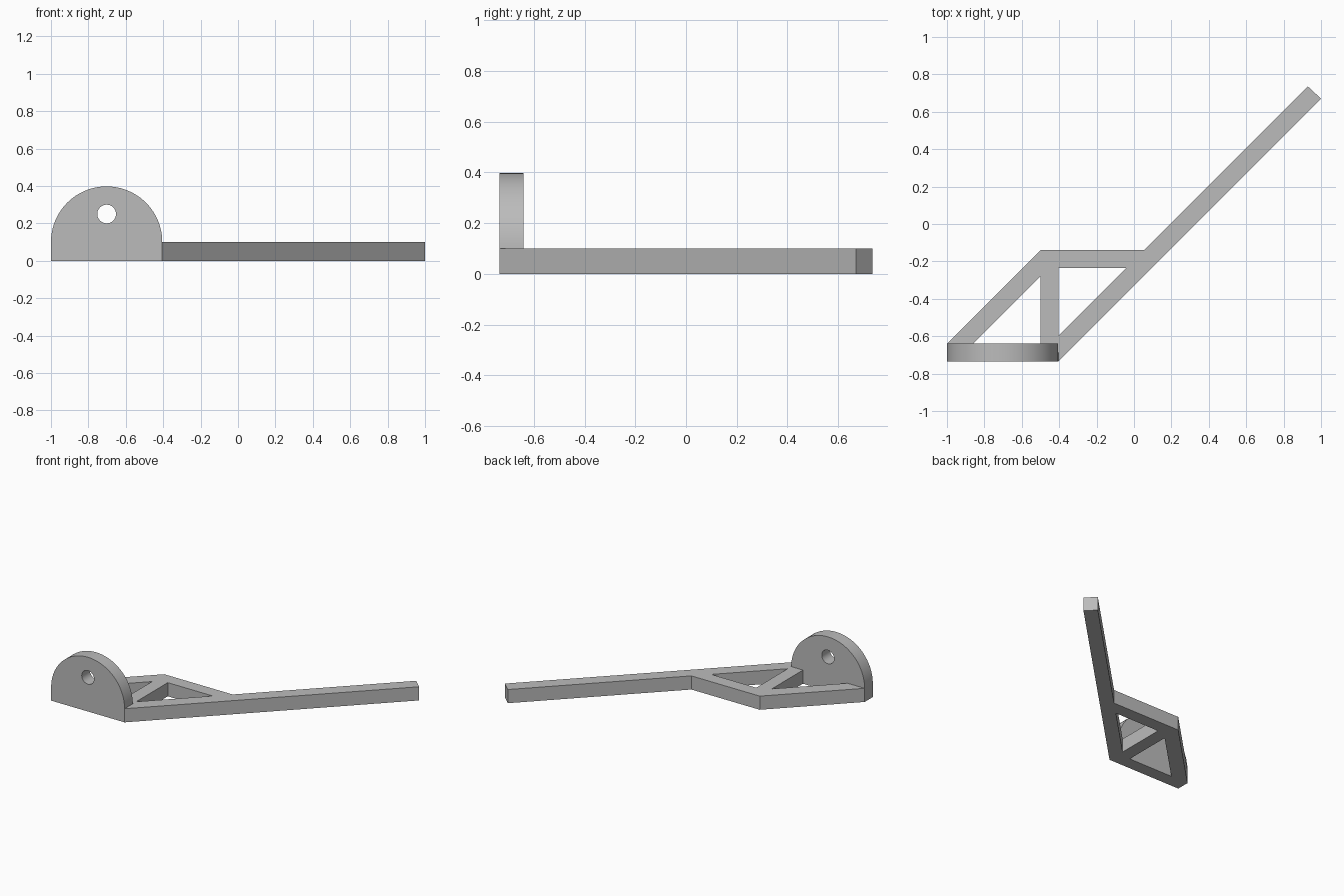
import bpy, bmesh
from math import sin, cos, pi
from mathutils import Vector, Matrix

cube = bpy.data.objects.get("Cube")
if cube:
    bpy.data.objects.remove(cube, do_unlink=True)

# Single grey material
grey = bpy.data.materials.new("plain_grey")
grey.use_nodes = True
colour = (0.5, 0.5, 0.5, 1)
grey.diffuse_color = colour
grey.node_tree.nodes["Principled BSDF"].inputs["Base Color"].default_value = colour


def prism(name, loops, depth, matrix=Matrix()):
    """Fill an outline and its holes, then extrude along local z."""
    bm = bmesh.new()
    edges = []
    for loop in loops:
        verts = [bm.verts.new((x, y, 0)) for x, y in loop]
        edges += [bm.edges.new((v, verts[i - 1])) for i, v in enumerate(verts)]
    bmesh.ops.triangle_fill(bm, use_beauty=True, edges=edges, normal=(0, 0, 1))
    grown = bmesh.ops.extrude_face_region(bm, geom=bm.faces[:], use_keep_orig=True)
    top = [g for g in grown["geom"] if isinstance(g, bmesh.types.BMVert)]
    bmesh.ops.translate(bm, verts=top, vec=(0, 0, depth))
    bm.transform(matrix)
    bmesh.ops.recalc_face_normals(bm, faces=bm.faces[:])
    mesh = bpy.data.meshes.new(name)
    bm.to_mesh(mesh)
    bm.free()
    mesh.materials.append(grey)
    obj = bpy.data.objects.new(name, mesh)
    bpy.context.collection.objects.link(obj)
    bpy.ops.object.select_all(action='DESELECT')
    obj.select_set(True)
    bpy.context.view_layer.objects.active = obj
    bpy.ops.object.shade_smooth_by_angle(angle=pi / 6)
    return obj


def arc(cx, cy, r, end, steps):
    return [(cx + r * cos(end * i / steps), cy + r * sin(end * i / steps))
            for i in range(steps + 1)]


left, right, back, front = -1.0, -0.405, -0.64, -0.735

# Flat braced frame with the long diagonal arm
frame_outline = [(left, back), (-0.5, -0.14), (0.055, -0.14), (0.93, 0.735),
                 (1.0, 0.67), (right, front), (right, back), (-0.5, back),
                 (-0.5, -0.28), (-0.86, back)]
window = [(right, -0.6), (right, -0.235), (-0.04, -0.235)]
prism("braced_frame_and_arm", [frame_outline, window], 0.1)

# Upright round-topped plate with a pivot hole
mid, radius = (left + right) / 2, (right - left) / 2
arch = [(left, 0), (right, 0)] + arc(mid, 0.1, radius, pi, 48)
hole = arc(mid, 0.25, 0.05, 2 * pi, 32)[:-1]
stand_up = Matrix.Translation((0, back, 0)) @ Matrix.Rotation(pi / 2, 4, 'X')
prism("pivot_plate", [arch, hole], back - front, stand_up)
